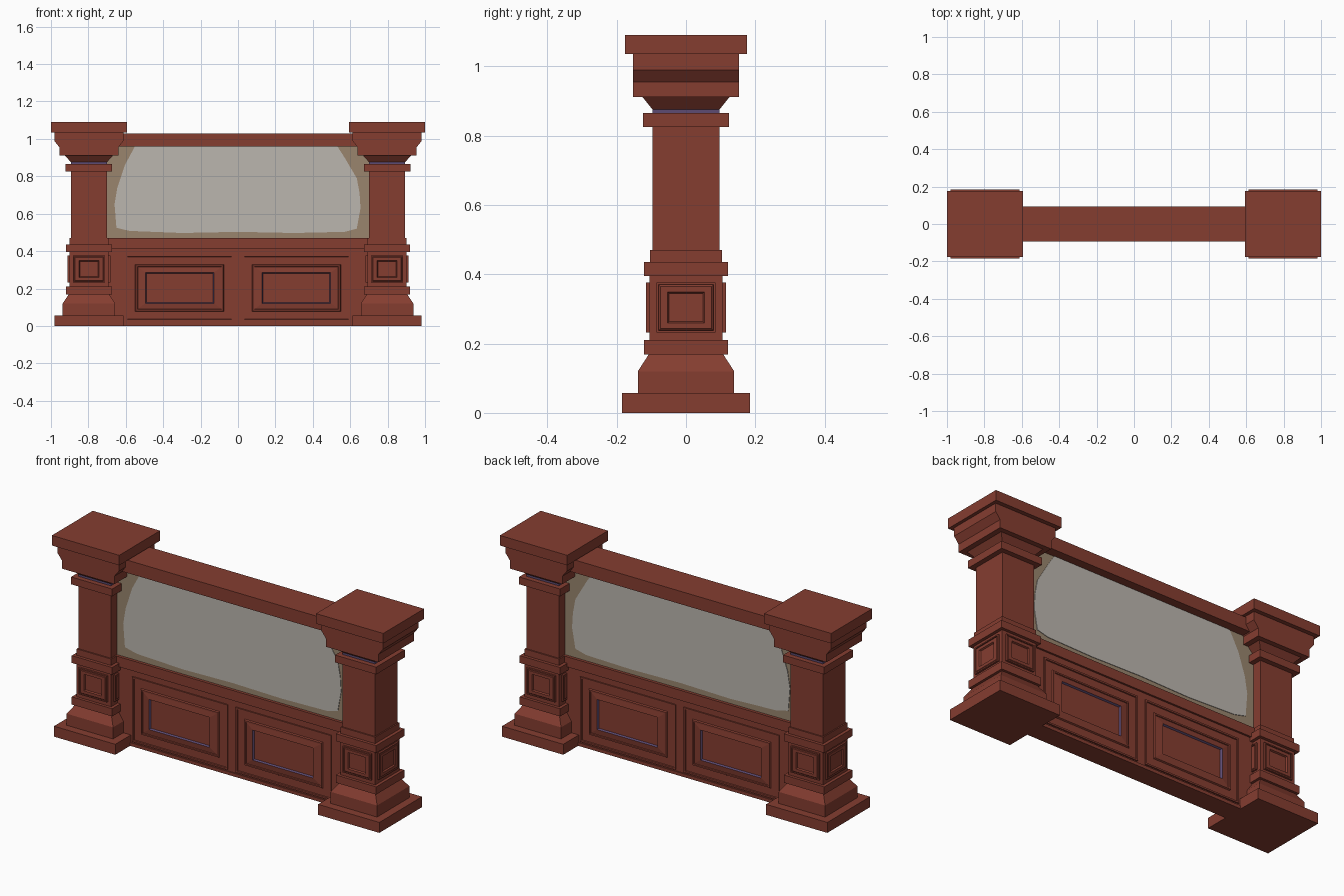
import bpy, bmesh, math
from mathutils import Matrix, Vector

if "Cube" in bpy.data.objects:
    bpy.data.objects.remove(bpy.data.objects["Cube"])


def material(name, rgb):
    m = bpy.data.materials.new(name)
    m.diffuse_color = (*rgb, 1)
    m.use_nodes = True
    m.node_tree.nodes["Principled BSDF"].inputs["Base Color"].default_value = m.diffuse_color
    return m


WOOD = material("red_brown_wood", (0.235, 0.047, 0.030))
GLASS = material("pale_grey_glass", (0.50, 0.47, 0.43))
GRIME = material("tan_grime", (0.32, 0.235, 0.155))
SHEEN = material("violet_edge", (0.11, 0.07, 0.17))


def finish(name, bm, mats):
    bmesh.ops.recalc_face_normals(bm, faces=bm.faces)
    me = bpy.data.meshes.new(name)
    bm.to_mesh(me)
    bm.free()
    for m in mats:
        me.materials.append(m)
    ob = bpy.data.objects.new(name, me)
    bpy.context.collection.objects.link(ob)
    return ob


def loft(name, rings, matrix, accent=()):
    """Stack of rectangles (half width, half depth, height), capped at both ends.
    Bands whose index is in accent get the second material."""
    bm = bmesh.new()
    loops = [[bm.verts.new((sx * a, sy * b, c))
              for sx, sy in ((-1, -1), (1, -1), (1, 1), (-1, 1))] for a, b, c in rings]
    for k in range(len(loops) - 1):
        lo, hi = loops[k], loops[k + 1]
        for i in range(4):
            j = (i + 1) % 4
            f = bm.faces.new((lo[i], lo[j], hi[j], hi[i]))
            f.material_index = 1 if k in accent else 0
    bm.faces.new(loops[0][::-1])
    bm.faces.new(loops[-1])
    bmesh.ops.transform(bm, matrix=matrix, verts=bm.verts)
    return finish(name, bm, (WOOD, SHEEN))


def box(name, hx, hy, z0, z1, mat=WOOD):
    ob = loft(name, [(hx, hy, z0), (hx, hy, z1)], Matrix())
    ob.data.materials.clear()
    ob.data.materials.append(mat)
    return ob


def facing(x, z, turn, cy=0):
    """Local +z of a panel points outward to -y, then is turned about the vertical."""
    return (Matrix.Translation((x, cy, z)) @ Matrix.Rotation(turn, 4, 'Z')
            @ Matrix.Rotation(math.pi / 2, 4, 'X'))


# Column profile: half x, half y, z
COLUMN = [
    (.185, .184, 0), (.185, .184, .057), (.140, .139, .057), (.140, .139, .12),
    (.108, .108, .168), (.122, .121, .168), (.122, .121, .21), (.105, .105, .21),
    (.105, .105, .395), (.122, .121, .395), (.122, .121, .435), (.104, .104, .435),
    (.104, .104, .47), (.097, .097, .47), (.097, .097, .825), (.124, .124, .825),
    (.124, .124, .865), (.097, .097, .865), (.097, .097, .876), (.129, .126, .912),
    (.158, .153, .912), (.158, .153, .955), (.185, .153, .99), (.185, .153, 1.035),
    (.203, .176, 1.035), (.203, .176, 1.09)]
CX = .797

# Small column panels: raised frame with sunken centre
SMALL = [(.085, .072, .10), (.085, .072, .115), (.079, .066, .115), (.079, .066, .110),
         (.074, .061, .115), (.053, .045, .115), (.049, .041, .107)]

# Large wall panels: stepped frame with sunken centre
LARGE = [(.288, .177, .045), (.288, .177, .057), (.279, .168, .057), (.277, .166, .052),
         (.237, .126, .052), (.233, .122, .059), (.225, .114, .059), (.223, .112, .055),
         (.183, .082, .059), (.178, .077, .050)]

for s, side in ((-1, "left"), (1, "right")):
    loft(side + "_column", COLUMN, Matrix.Translation((s * CX, 0, 0)), accent=(17,))
    for i in range(4):
        loft(f"{side}_column_panel_{i}", SMALL, facing(s * CX, .304, i * math.pi / 2))
    for turn, face in ((0, "front"), (math.pi, "back")):
        loft(f"{side}_wall_panel_{face}", LARGE, facing(s * .3125, .203, turn), accent=(8,))

# Wall between the columns
box("lower_wall", .75, .05, .004, .42)
box("bottom_board", .75, .056, 0, .018)
box("lower_rail", .72, .06, .415, .47)
box("top_rail", .70, .094, .96, 1.03)

# Glass: grimy pane with a clear patch on both faces
box("grimy_pane", .72, .044, .465, .965, GRIME)
PATCH = [(-.55, .962), (-.605, .86), (-.645, .74), (-.66, .65), (-.65, .525), (-.58, .508),
         (-.3, .497), (0, .503), (.3, .497), (.57, .503), (.635, .52), (.655, .63),
         (.65, .71), (.635, .79), (.57, .9), (.53, .962)]
bm = bmesh.new()
pane = bm.faces.new([bm.verts.new((x, -.047, z)) for x, z in PATCH])
out = bmesh.ops.extrude_face_region(bm, geom=[pane])
verts = [v for v in out["geom"] if isinstance(v, bmesh.types.BMVert)]
bmesh.ops.translate(bm, vec=Vector((0, .004, 0)), verts=verts)
clear = finish("clear_glass_front", bm, (GLASS,))
back = bpy.data.objects.new("clear_glass_back", clear.data.copy())
back.location.y = .09
bpy.context.collection.objects.link(back)
